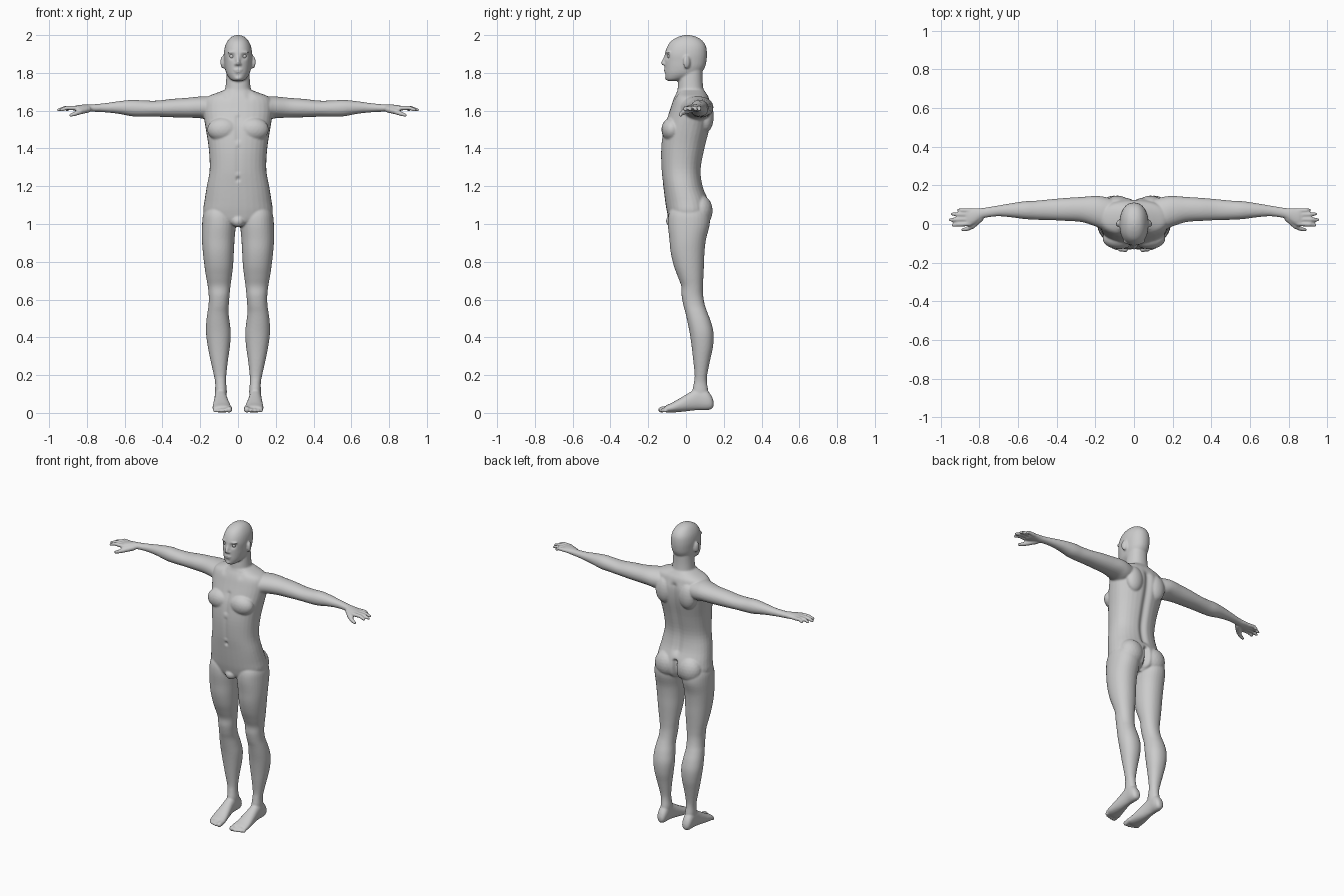
import bpy, bmesh, math
from mathutils import Vector, Matrix

bm = bmesh.new()


def spline(a, b, c, d, t):
    return [0.5 * (2 * q + (r - p) * t + (2 * p - 5 * q + 4 * r - s) * t * t
                   + (3 * q - p - 3 * r + s) * t ** 3) for p, q, r, s in zip(a, b, c, d)]


def loft(axis, rows, side=1, n=2.2, seg=32, steps=4):
    """Skin of rounded sections; a row is (position, u0, u1, v0, v1)."""
    fine = []
    for i in range(len(rows) - 1):
        a, d = rows[max(i - 1, 0)], rows[min(i + 2, len(rows) - 1)]
        fine += [spline(a, rows[i], rows[i + 1], d, k / steps) for k in range(steps)]
    fine.append(rows[-1])
    rings = []
    for t, u0, u1, v0, v1 in fine:
        ring = []
        for k in range(seg):
            c, s = math.cos(math.tau * k / seg), math.sin(math.tau * k / seg)
            u = (u0 + u1) / 2 + (u1 - u0) / 2 * math.copysign(abs(c) ** (2 / n), c)
            v = (v0 + v1) / 2 + (v1 - v0) / 2 * math.copysign(abs(s) ** (2 / n), s)
            x, y, z = {'x': (t, u, v), 'y': (u, t, v), 'z': (u, v, t)}[axis]
            ring.append(bm.verts.new((x * side, y, z)))
        rings.append(ring)
    faces = [bm.faces.new(rings[0]), bm.faces.new(rings[-1])]
    for p, q in zip(rings, rings[1:]):
        faces += [bm.faces.new((p[k], p[(k + 1) % seg], q[(k + 1) % seg], q[k])) for k in range(seg)]
    bmesh.ops.recalc_face_normals(bm, faces=faces)


def blob(c, size, side=1, tilt=0):
    m = (Matrix.Translation((c[0] * side, c[1], c[2])) @ Matrix.Rotation(tilt * side, 4, 'Z')
         @ Matrix.Diagonal((*size, 1)))
    bmesh.ops.create_icosphere(bm, subdivisions=3, radius=1, matrix=m)


def digit(points, radii, side=1):
    """Chain of tapered segments with round joints."""
    pts = [Vector((p[0] * side, p[1], p[2])) for p in points]
    for p, r in zip(pts, radii):
        blob(p, (r, r, r))
    for p, q, r0, r1 in zip(pts, pts[1:], radii, radii[1:]):
        m = Matrix.Translation((p + q) / 2) @ (q - p).to_track_quat('Z', 'Y').to_matrix().to_4x4()
        bmesh.ops.create_cone(bm, cap_ends=True, segments=14, radius1=r0, radius2=r1,
                              depth=(q - p).length, matrix=m)


def upright(rows):
    return [(z, -w, w, f, b) for z, w, f, b in rows]


# torso: height, half width, front, back
loft('z', upright([
    (.985, .06, -.05, .06), (1.01, .15, -.085, .11), (1.06, .183, -.1, .127), (1.12, .178, -.11, .12),
    (1.2, .165, -.12, .09), (1.29, .15, -.13, .08), (1.4, .155, -.132, .1), (1.5, .17, -.12, .125),
    (1.56, .18, -.1, .135), (1.61, .185, -.083, .136), (1.65, .18, -.07, .126), (1.675, .16, -.06, .118),
    (1.695, .11, -.05, .105), (1.71, .07, -.045, .095)]), n=2.3)
blob((0, -.07, 1.015), (.036, .036, .033))

# neck
loft('z', upright([(1.64, .09, -.05, .11), (1.67, .082, -.052, .104), (1.71, .069, -.045, .093),
                   (1.76, .063, -.04, .088), (1.83, .058, -.03, .088)]))

# head
loft('z', upright([
    (1.757, .022, -.096, -.05), (1.765, .038, -.105, -.01), (1.78, .052, -.11, .045),
    (1.80, .063, -.112, .08), (1.83, .070, -.112, .1), (1.86, .073, -.112, .108), (1.90, .075, -.112, .111),
    (1.94, .069, -.099, .106), (1.97, .055, -.077, .087), (1.99, .036, -.043, .057), (2.0, .012, -.01, .022)]))

# nose and lips
digit([(0, -.106, 1.89), (0, -.121, 1.852)], [.008, .0115])
blob((0, -.108, 1.816), (.024, .011, .005))
blob((0, -.107, 1.806), (.02, .011, .006))
blob((0, -.1, 1.773), (.02, .012, .012))

for s in (1, -1):
    # brow, nostril, ear
    blob((.032, -.096, 1.908), (.026, .012, .007), s, .35)
    blob((.011, -.111, 1.846), (.008, .011, .007), s)
    blob((.08, .004, 1.857), (.012, .02, .034), s, .4)
    # chest, shoulder blade and buttock muscles
    blob((.078, -.075, 1.5), (.085, .055, .065), s)
    blob((.085, .105, 1.57), (.06, .042, .085), s)
    blob((.085, .075, 1.07), (.08, .066, .085), s)

    # arm: x, back to front depth, low to high
    loft('x', [
        (.08, 0, .12, 1.56, 1.66), (.15, -.03, .14, 1.55, 1.675), (.2, -.012, .145, 1.56, 1.675),
        (.27, .01, .14, 1.563, 1.668), (.35, .016, .135, 1.565, 1.662), (.43, .02, .128, 1.568, 1.653),
        (.5, .022, .121, 1.568, 1.654), (.56, .025, .118, 1.57, 1.657), (.63, .034, .108, 1.583, 1.65),
        (.7, .04, .096, 1.591, 1.64), (.76, .034, .086, 1.594, 1.634), (.79, .026, .082, 1.594, 1.633),
        (.82, .004, .082, 1.596, 1.632), (.85, -.01, .08, 1.597, 1.629), (.868, -.008, .076, 1.6, 1.624)],
        s, n=2.1)

    # fingers and thumb: knuckle y, tip x, tip y
    for ky, tx, ty in ((.069, .913, .072), (.047, .945, .052), (.024, .957, .022), (.001, .943, -.006)):
        mid = (.86 + tx) / 2 + .005
        digit([(.85, ky, 1.613), (mid, (ky + ty) / 2, 1.615), (tx - .007, ty, 1.604)],
              [.0125, .011, .009], s)
    digit([(.795, .03, 1.607), (.835, -.01, 1.595), (.862, -.025, 1.584), (.885, -.03, 1.576)],
          [.018, .015, .012, .009], s)

    # leg: height, inner and outer x, front and back
    loft('z', [
        (.06, .065, .118, .045, .11), (.11, .059, .121, .034, .118), (.16, .063, .121, .042, .111),
        (.2, .062, .128, .046, .112), (.28, .053, .146, .038, .128), (.35, .043, .16, .03, .143),
        (.42, .038, .169, .02, .146), (.48, .044, .168, .008, .133), (.53, .05, .162, -.003, .114),
        (.57, .049, .156, -.014, .1), (.62, .045, .155, -.023, .091), (.67, .04, .16, -.025, .09),
        (.72, .033, .169, -.043, .092), (.78, .026, .178, -.065, .095), (.85, .022, .186, -.081, .098),
        (.92, .018, .191, -.088, .106), (1.0, .012, .19, -.096, .126), (1.06, .02, .182, -.09, .12),
        (1.12, .04, .15, -.06, .09)], s, n=2.15)

    # foot: y, inner and outer x, low and high
    loft('y', [
        (.146, .078, .102, .035, .06), (.135, .066, .117, .02, .09), (.11, .06, .124, .015, .12),
        (.07, .06, .124, .015, .135), (.03, .056, .126, .012, .115), (-.02, .046, .131, .006, .085),
        (-.07, .036, .135, .002, .056), (-.1, .032, .133, .002, .042), (-.112, .034, .129, .006, .034)], s)
    for x, y, r in ((.047, -.131, .016), (.07, -.133, .011), (.089, -.127, .0105),
                    (.107, -.12, .01), (.122, -.11, .01)):
        digit([(x, -.09, .024), (x, y, r + .001)], [r, r], s)

# fuse every part into one continuous skin
mesh = bpy.data.meshes.new('body_parts')
bm.to_mesh(mesh)
bm.free()
body = bpy.data.objects.new('body', mesh)
bpy.context.collection.objects.link(body)
fuse = body.modifiers.new('fuse', 'REMESH')
fuse.mode, fuse.voxel_size = 'VOXEL', .0055
soft = body.modifiers.new('soften', 'SMOOTH')
soft.factor, soft.iterations = .5, 4
skin = bpy.data.meshes.new_from_object(body.evaluated_get(bpy.context.evaluated_depsgraph_get()))
body.modifiers.clear()
body.data = skin

# sculpted grooves: |x|, low z, high z, side (front -1, back 1), radius, depth
grooves = [
    (.032, 1.886, 1.889, -1, .015, .011),   # eye sockets
    (0, 1.811, 1.811, -1, .007, .003),      # mouth
    (0, 1.79, 1.792, -1, .012, .004),       # below lip
    (0, 1.45, 1.56, -1, .014, .006),        # breastbone
    (0, 1.28, 1.4, -1, .012, .004),         # midline
    (0, 1.235, 1.24, -1, .01, .009),        # navel
    (0, 1.18, 1.62, 1, .022, .014),         # spine
    (0, 1.0, 1.11, 1, .014, .03),           # cleft
    (.06, 1.68, 1.685, -1, .02, .006),      # collarbone hollow
]
for v in skin.vertices:
    x, y, z = v.co
    for gx, z0, z1, side, r, depth in grooves:
        if y * side > .03 and z0 - 3 * r < z < z1 + 3 * r:
            dz = max(z0 - z, z - z1, 0)
            v.co.y -= side * depth * math.exp(-((abs(x) - gx) ** 2 + dz * dz) / r ** 2)
skin.shade_smooth()

# eyes
for s, label in ((1, 'left_eye'), (-1, 'right_eye')):
    bpy.ops.mesh.primitive_uv_sphere_add(segments=20, ring_count=12, radius=.013,
                                         location=(.032 * s, -.086, 1.888))
    bpy.context.object.name = label
    bpy.ops.object.shade_smooth()
